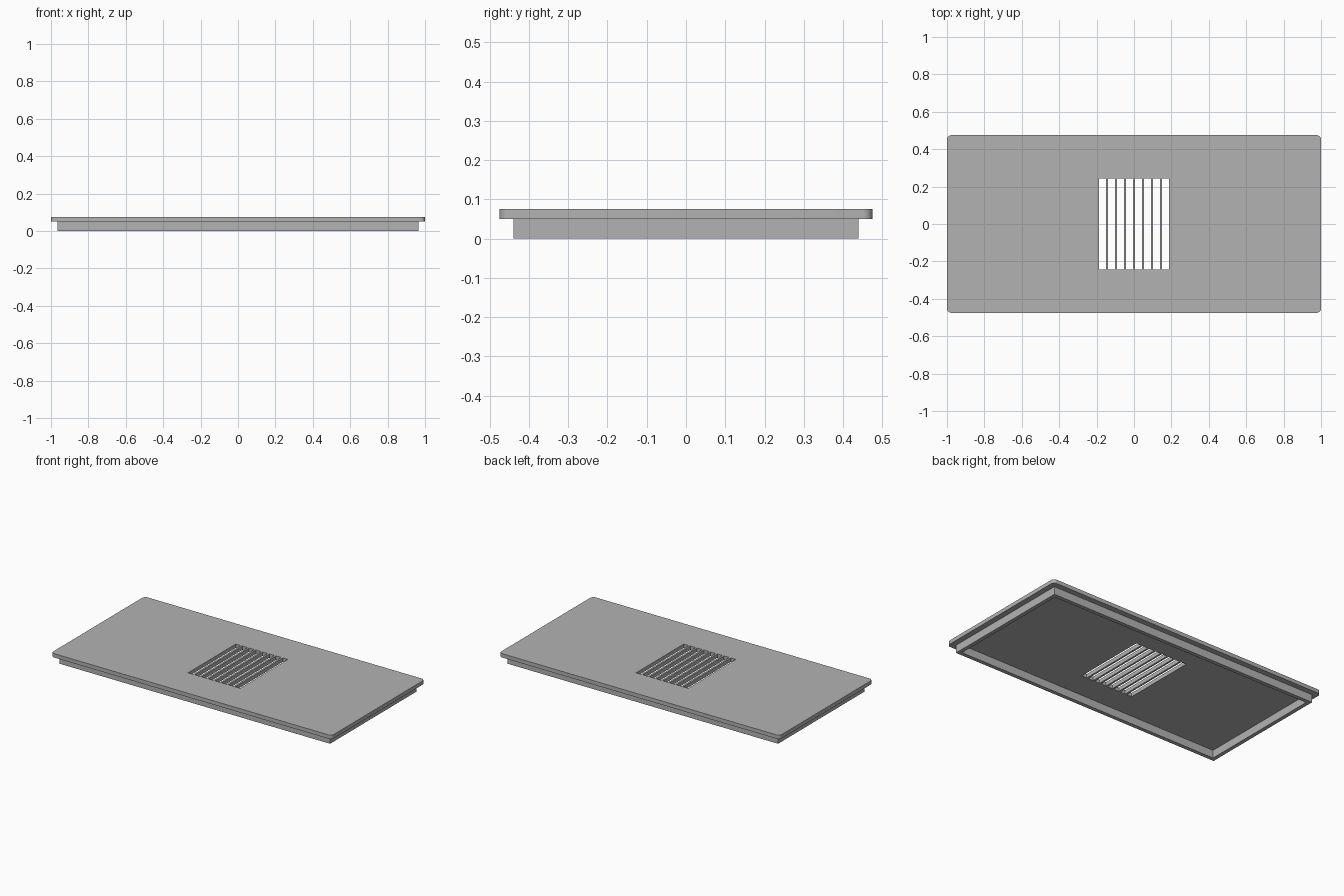
import bpy
import bmesh
from mathutils import Matrix

cube = bpy.data.objects.get("Cube")
if cube:
    bpy.data.objects.remove(cube, do_unlink=True)

HALF_X, HALF_Y = 1.0, 0.475      # top plate half size
RIM_TOP, TOP = 0.05, 0.075       # heights of rim and plate
OVERHANG, WALL = 0.036, 0.035
SLOTS, PITCH, SLOT_W, SLOT_L = 8, 0.048, 0.036, 0.486

grey = bpy.data.materials.new("plain grey")
grey.use_nodes = True
colour = (0.45, 0.45, 0.45, 1)
grey.diffuse_color = colour
grey.node_tree.nodes["Principled BSDF"].inputs["Base Color"].default_value = colour


def add_box(bm, centre, size):
    matrix = Matrix.Translation(centre) @ Matrix.Diagonal((*size, 1))
    return bmesh.ops.create_cube(bm, size=1, matrix=matrix)["verts"]


def make_object(name, bm):
    bmesh.ops.recalc_face_normals(bm, faces=bm.faces)
    mesh = bpy.data.meshes.new(name)
    bm.to_mesh(mesh)
    bm.free()
    mesh.materials.append(grey)
    obj = bpy.data.objects.new(name, mesh)
    bpy.context.collection.objects.link(obj)
    return obj


# Top plate with rounded vertical corners
bm = bmesh.new()
add_box(bm, (0, 0, (RIM_TOP + TOP) / 2), (2 * HALF_X, 2 * HALF_Y, TOP - RIM_TOP))
uprights = [e for e in bm.edges if abs(e.verts[0].co.z - e.verts[1].co.z) > 0.01]
bmesh.ops.bevel(bm, geom=uprights, offset=0.024, segments=8, profile=0.5, affect='EDGES')
plate = make_object("top_plate", bm)

# Row of vent slots cut through the plate
bm = bmesh.new()
for i in range(SLOTS):
    x = (i - (SLOTS - 1) / 2) * PITCH
    add_box(bm, (x, 0, TOP), (SLOT_W, SLOT_L, 0.2))
cutter = make_object("slot_cutter", bm)
cutter.hide_render = True

cut = plate.modifiers.new("vent_slots", 'BOOLEAN')
cut.operation = 'DIFFERENCE'
cut.solver = 'EXACT'
cut.object = cutter
bpy.ops.object.select_all(action='DESELECT')
bpy.context.view_layer.objects.active = plate
plate.select_set(True)
bpy.ops.object.modifier_apply(modifier=cut.name)
bpy.data.objects.remove(cutter, do_unlink=True)
bpy.ops.object.shade_smooth_by_angle()

# Locating rim under the plate: a hollow rectangular frame
bm = bmesh.new()
add_box(bm, (0, 0, RIM_TOP / 2),
        (2 * (HALF_X - OVERHANG), 2 * (HALF_Y - OVERHANG), RIM_TOP))
bm.faces.ensure_lookup_table()
bottom = min(bm.faces, key=lambda f: f.calc_center_median().z)
top = max(bm.faces, key=lambda f: f.calc_center_median().z)
bmesh.ops.inset_region(bm, faces=[bottom], thickness=WALL)
bmesh.ops.inset_region(bm, faces=[top], thickness=WALL)
loops = list(bottom.edges) + list(top.edges)
bmesh.ops.delete(bm, geom=[bottom, top], context='FACES_ONLY')
bmesh.ops.bridge_loops(bm, edges=loops)
make_object("locating_rim", bm)
